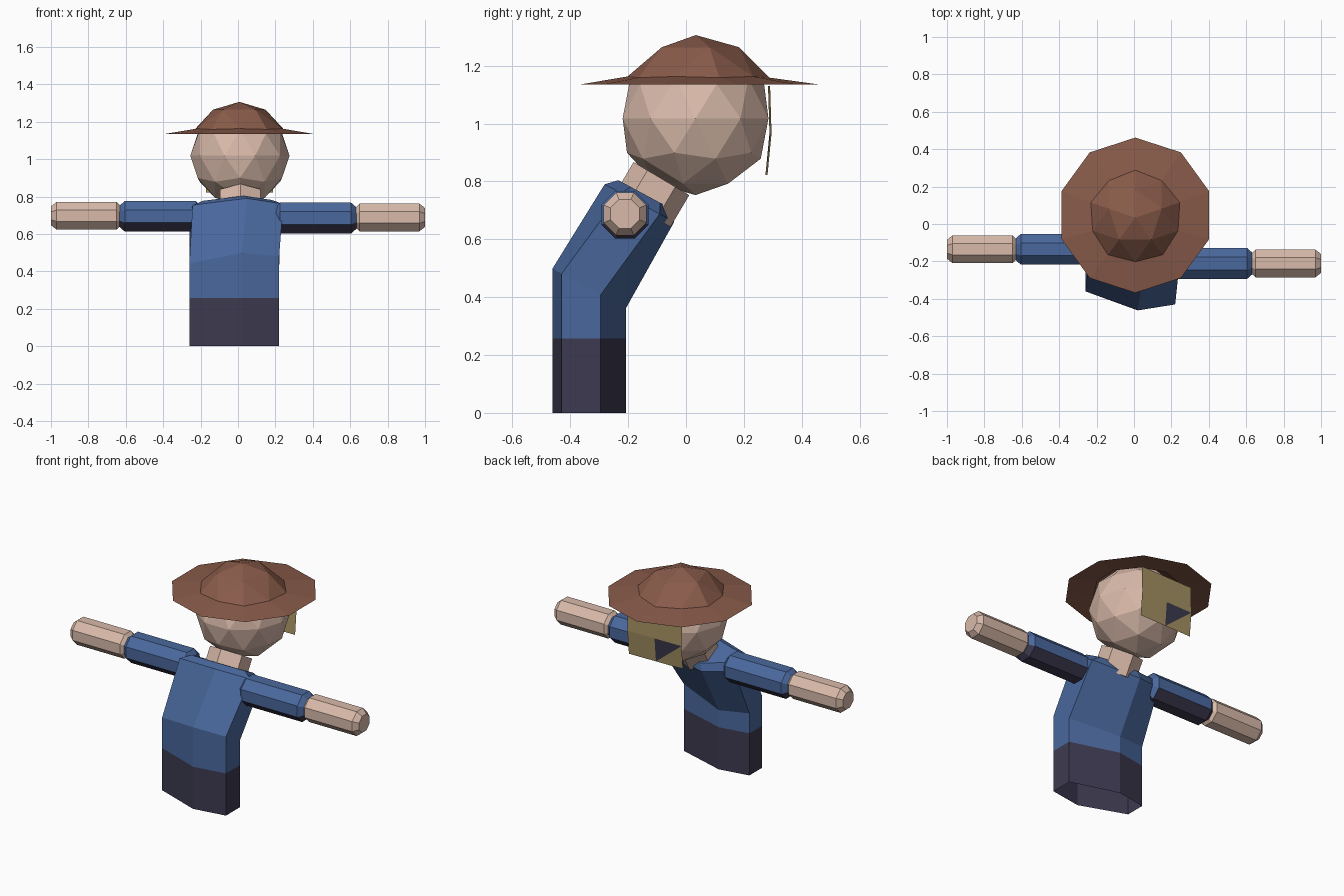
import bpy, bmesh, math
from mathutils import Vector, Matrix

if "Cube" in bpy.data.objects:
    bpy.data.objects.remove(bpy.data.objects["Cube"])


def material(name, rgb):
    m = bpy.data.materials.new(name)
    m.diffuse_color = (*rgb, 1)
    m.use_nodes = True
    m.node_tree.nodes["Principled BSDF"].inputs["Base Color"].default_value = m.diffuse_color
    return m


SKIN = material("skin", (0.69, 0.49, 0.40))
FELT = material("brown_felt", (0.25, 0.105, 0.068))
BLUE = material("blue_cloth", (0.068, 0.14, 0.34))
DARK = material("dark_cloth", (0.046, 0.042, 0.08))
TAN = material("tan_card", (0.38, 0.29, 0.125))


def finish(name, bm, mats, rule=None):
    bmesh.ops.recalc_face_normals(bm, faces=bm.faces)
    bm.normal_update()
    if rule:
        for f in bm.faces:
            f.material_index = rule(f)
    me = bpy.data.meshes.new(name)
    bm.to_mesh(me)
    bm.free()
    for m in mats:
        me.materials.append(m)
    ob = bpy.data.objects.new(name, me)
    bpy.context.collection.objects.link(ob)
    return ob


def loft(bm, rings, cap_start=False, cap_end=False):
    """Bridge equal-length rings of points with quads."""
    vs = [[bm.verts.new(p) for p in r] for r in rings]
    n = len(vs[0])
    for a, b in zip(vs, vs[1:]):
        for i in range(n):
            j = (i + 1) % n
            bm.faces.new((a[i], a[j], b[j], b[i]))
    if cap_start:
        bm.faces.new(vs[0][::-1])
    if cap_end:
        bm.faces.new(vs[-1])
    return vs


# Torso: hexagonal tube, bent backwards at the waist, open underneath
LEAN = Vector((0, 0.51, 0.86))
hexagon = [(-0.26, -0.36), (0.02, -0.462), (0.22, -0.43),
           (0.22, -0.295), (-0.075, -0.208), (-0.26, -0.24)]


def at(x, y):
    return Vector((x, y, 0.5 - 0.54 * (y + 0.465)))


mid = Vector((-0.02, -0.335))
spin = Matrix.Rotation(math.radians(7), 2)
turned = [mid + spin @ (Vector(p) - mid) for p in hexagon]
rim = [at(p.x + 0.012, p.y) + LEAN * 0.343 for p in turned]
rim_mid = sum(rim, Vector()) / 6
collar = [rim_mid + (p - rim_mid) * 0.76 + LEAN * 0.035 for p in rim]

bm = bmesh.new()
loft(bm, [[Vector((x, y, 0)) for x, y in hexagon],
          [Vector((x, y, 0.257)) for x, y in hexagon],
          [at(x, y) for x, y in hexagon], rim, collar], cap_end=True)
finish("torso", bm, [BLUE, DARK],
       lambda f: 1 if f.calc_center_median().z < 0.2 else 0)

# Neck: leaning hexagonal stub
across = Vector((0, -0.86, 0.51))
ring = [Vector((0.125 * math.sin(i * math.pi / 3), 0, 0))
        + across * 0.112 * math.cos(i * math.pi / 3) for i in range(6)]
bm = bmesh.new()
loft(bm, [[Vector((0.013, -0.15, 0.70)) + p for p in ring],
          [Vector((0.013, -0.085, 0.81)) + p for p in ring]], True, True)
finish("neck", bm, [SKIN])

# Head: faceted ball
bm = bmesh.new()
bmesh.ops.create_icosphere(
    bm, subdivisions=2, radius=0.265,
    matrix=Matrix.Translation((0.01, 0.033, 1.018)) @ Matrix.Rotation(math.pi / 2, 4, 'Z'))
finish("head", bm, [SKIN])


# Hat: faceted crown with a wide thin brim
def circle(n, r, z, cy):
    return [Vector((0.007 + r * math.cos(math.pi / 2 + math.tau * i / n),
                    cy + r * math.sin(math.pi / 2 + math.tau * i / n), z)) for i in range(n)]


bm = bmesh.new()
base = circle(10, 0.25, 1.159, 0.038)
for i in range(1, 10, 2):
    base[i] = Vector((0.007, 0.038, 1.163)) + (base[i] - Vector((0.007, 0.038, 1.159))) * 0.96
inner = loft(bm, [circle(10, 0.415, 1.135, 0.047), base])[1]
upper = [bm.verts.new(p) for p in circle(5, 0.148, 1.264, 0.036)]
tip = bm.verts.new((0.007, 0.034, 1.306))
for k in range(5):
    a, b = upper[k], upper[(k + 1) % 5]
    bm.faces.new((a, b, tip))
    bm.faces.new((a, inner[2 * k + 1], b))
    bm.faces.new((a, inner[2 * k], inner[2 * k + 1]))
    bm.faces.new((a, inner[2 * k - 1], inner[2 * k]))
finish("hat", bm, [FELT])


# Arms: octagonal capsules along x with chamfered ends
def limb(name, side, x0, x1, y, z, r, mats, rule=None):
    def oct_ring(x, k):
        return [Vector((side * x, y + k * r / math.cos(math.pi / 8) * math.cos((i + 0.5) * math.pi / 4),
                        z + k * r / math.cos(math.pi / 8) * math.sin((i + 0.5) * math.pi / 4)))
                for i in range(8)]
    bm = bmesh.new()
    loft(bm, [oct_ring(x0, 0.68), oct_ring(x0 + 0.025, 1),
              oct_ring(x1 - 0.03, 1), oct_ring(x1, 0.68)], True, True)
    finish(name, bm, mats, rule)


def underside(f):
    return 1 if f.normal.z < -0.5 else 0


for word, side, y, z in (("right", 1, -0.211, 0.685), ("left", -1, -0.135, 0.694)):
    limb(word + "_sleeve", side, 0.20, 0.635, y, z, 0.082, [BLUE, DARK], underside)
    limb(word + "_forearm", side, 0.625, 1.0, y, z + 0.003, 0.074, [SKIN])

# Card hanging behind the head, with one dark corner triangle
bm = bmesh.new()
rows = [[bm.verts.new((x, y + 0.02 * x, z)) for x in (-0.172, 0.008, 0.188)]
        for y, z in ((0.278, 0.822), (0.292, 0.967), (0.287, 1.13))]
dark = None
for r in range(2):
    for c in range(2):
        a, b = rows[r][c:c + 2]
        d, e = rows[r + 1][c:c + 2]
        if r == 0 and c == 0:
            bm.faces.new((a, b, d))
            dark = bm.faces.new((b, e, d))
        else:
            bm.faces.new((a, b, e, d))
finish("back_card", bm, [TAN, DARK], lambda f: 1 if f == dark else 0)
